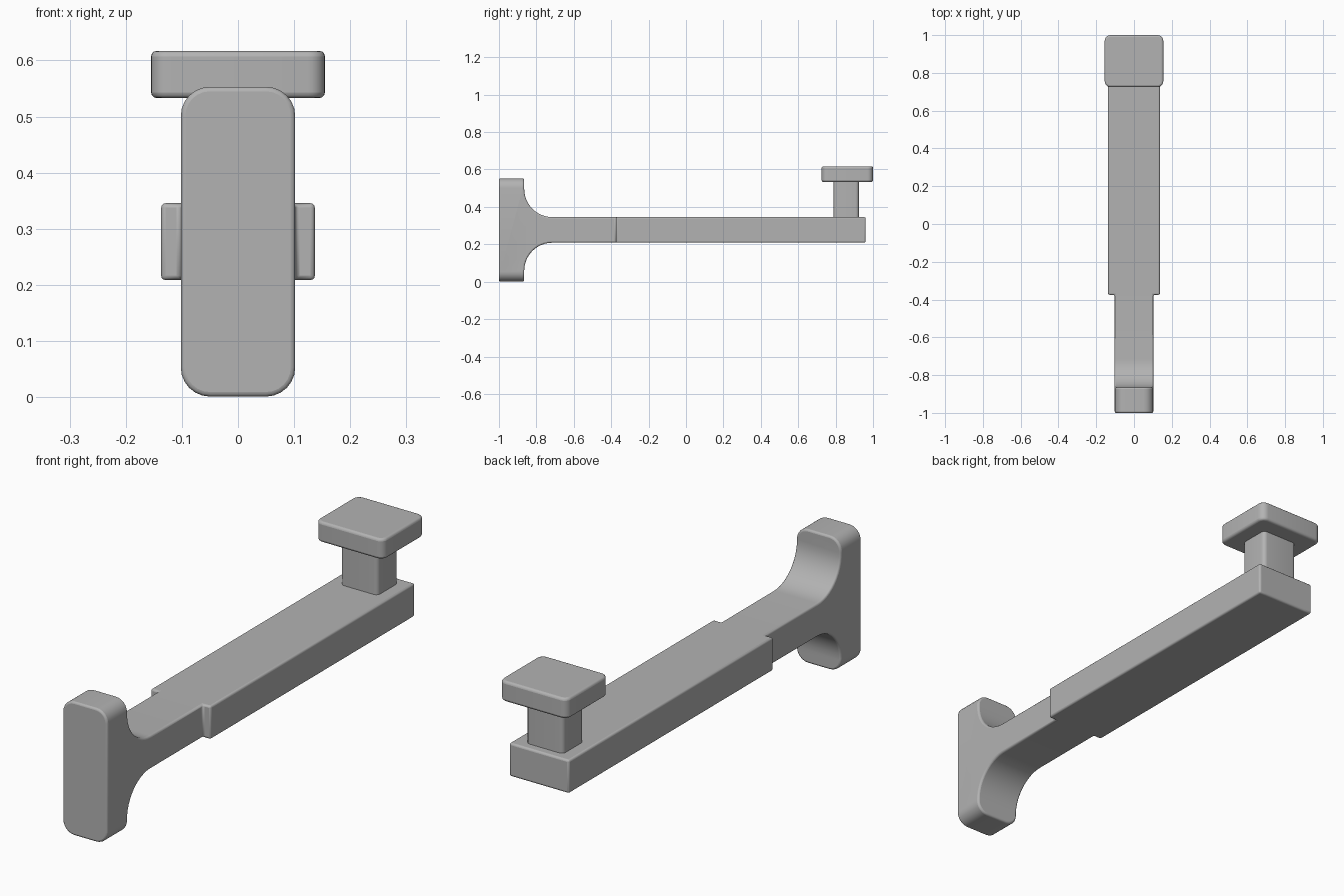
import bpy, bmesh
from math import sin, cos, pi, radians
from mathutils import Matrix, Vector

if "Cube" in bpy.data.objects:
    bpy.data.objects.remove(bpy.data.objects["Cube"])

grey = bpy.data.materials.new("plain_grey")
grey.use_nodes = True
grey.diffuse_color = (0.45, 0.45, 0.45, 1)
grey.node_tree.nodes["Principled BSDF"].inputs["Base Color"].default_value = grey.diffuse_color


def finish(name, bm, soft):
    """Turn a bmesh into a smooth-shaded object with softened edges."""
    bmesh.ops.recalc_face_normals(bm, faces=bm.faces)
    mesh = bpy.data.meshes.new(name)
    bm.to_mesh(mesh)
    bm.free()
    mesh.materials.append(grey)
    ob = bpy.data.objects.new(name, mesh)
    bpy.context.collection.objects.link(ob)
    mod = ob.modifiers.new("soft_edges", "BEVEL")
    mod.width, mod.segments = soft, 3
    mod.limit_method, mod.angle_limit = "ANGLE", radians(35)
    bpy.ops.object.select_all(action="DESELECT")
    ob.select_set(True)
    bpy.context.view_layer.objects.active = ob
    bpy.ops.object.shade_smooth_by_angle(angle=radians(35))
    return ob


def round_edges(bm, test, radius, segments=6):
    edges = [e for e in bm.edges if test(*[v.co for v in e.verts])]
    bmesh.ops.bevel(bm, geom=edges, offset=radius, segments=segments,
                    profile=0.5, affect="EDGES")


def block(name, centre, size, corner, soft):
    """Box with rounded upright corners and softened rims."""
    bm = bmesh.new()
    bmesh.ops.create_cube(bm, size=1, matrix=Matrix.Translation(centre)
                          @ Matrix.Diagonal((*size, 1)))
    round_edges(bm, lambda a, b: abs(a.z - b.z) > 0.01, corner)
    return finish(name, bm, soft)


def push(bm, faces, offset):
    """Extrude faces and move the new end by an offset."""
    geom = bmesh.ops.extrude_face_region(bm, geom=faces)["geom"]
    bmesh.ops.delete(bm, geom=[f for f in faces if f.is_valid], context="FACES_ONLY")
    bmesh.ops.translate(bm, vec=offset,
                        verts=[v for v in geom if isinstance(v, bmesh.types.BMVert)])


# Foot plate flaring into the narrow neck: half side profile, mirrored in height
HALF, MID, TALL = 0.102, 0.277, 0.276
FLARE, ARM, STEP, BACK = 0.15, 0.0685, -0.375, 0.96
upper = [(-1, TALL), (-0.865, TALL)]
for i in range(13):
    a = pi / 2 * i / 12
    upper.append((-0.865 + FLARE * (1 - cos(a)), ARM + FLARE * (1 - sin(a))))
upper.append((STEP, ARM))
outline = upper + [(y, -z) for y, z in reversed(upper)]

bm = bmesh.new()
side = bm.faces.new([bm.verts.new((-HALF, y, MID + z)) for y, z in outline])
geom = bmesh.ops.extrude_face_region(bm, geom=[side])["geom"]
bmesh.ops.translate(bm, vec=(2 * HALF, 0, 0),
                    verts=[v for v in geom if isinstance(v, bmesh.types.BMVert)])
bmesh.ops.recalc_face_normals(bm, faces=bm.faces)

# Wide rear bar grown from the neck end, then widened on both sides
end = [f for f in bm.faces if f.normal.y > 0.9 and abs(f.calc_center_median().y - STEP) < 0.001]
push(bm, end, Vector((0, BACK - STEP, 0)))
bmesh.ops.recalc_face_normals(bm, faces=bm.faces)
for s in (-1, 1):
    flank = [f for f in bm.faces if f.normal.x * s > 0.9 and f.calc_center_median().y > 0]
    push(bm, flank, Vector((s * 0.035, 0, 0)))

# Large rounded corners of the foot plate
round_edges(bm, lambda a, b: abs(a.y - b.y) > 0.05 and abs(a.z - MID) > TALL - 0.001
            and abs(b.z - MID) > TALL - 0.001 and abs(a.x - b.x) < 0.001, 0.052)
finish("foot_and_arm", bm, 0.008)

# Button on the rear end
block("button_stem", (0, 0.857, 0.44), (0.17, 0.135, 0.22), 0.018, 0.004)
block("button_cap", (0, 0.8625, 0.575), (0.31, 0.275, 0.084), 0.03, 0.01)
